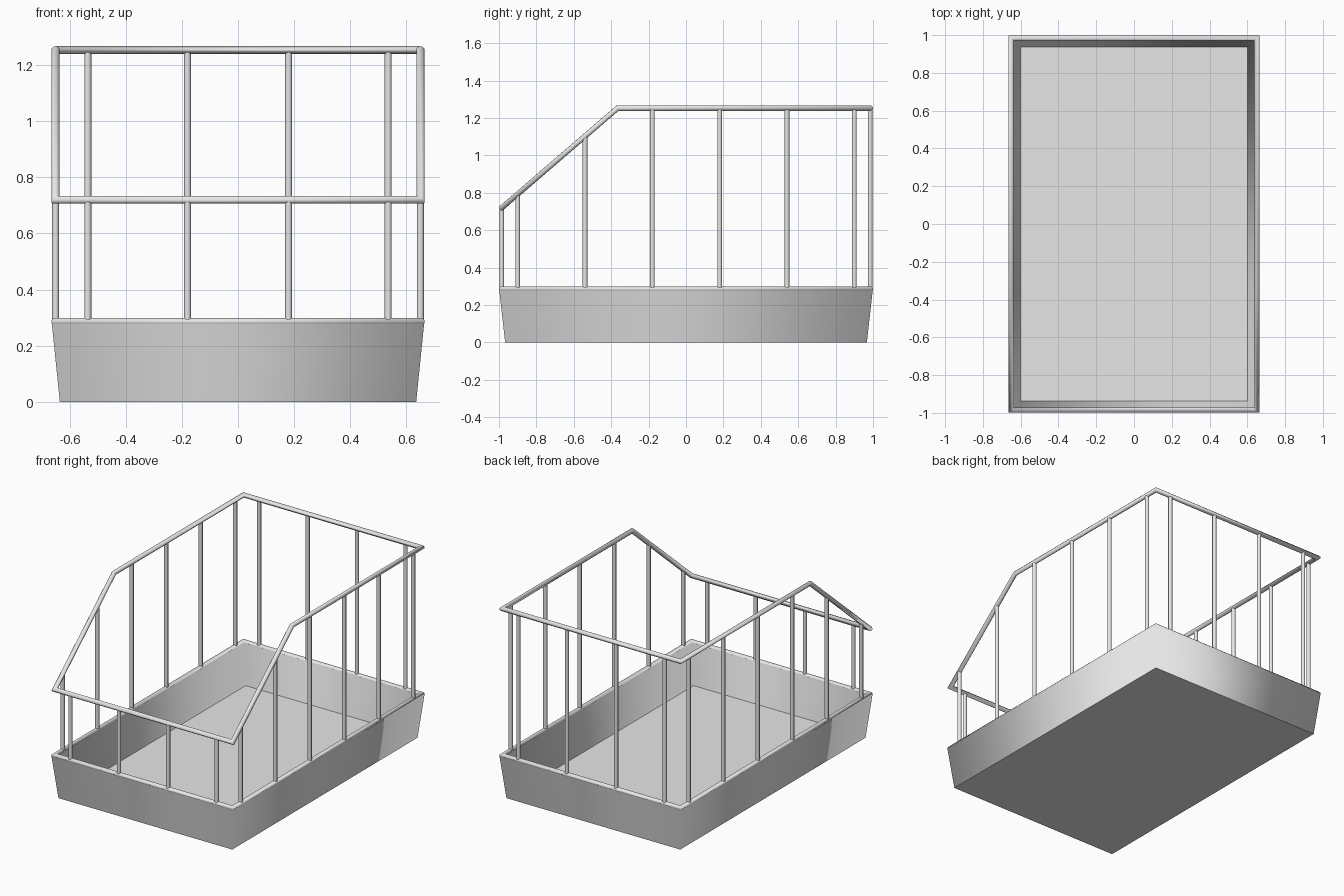
import bpy, bmesh, math
from mathutils import Vector

cube = bpy.data.objects.get("Cube")
if cube:
    bpy.data.objects.remove(cube)

grey = bpy.data.materials.new("light_grey")
grey.use_nodes = True
colour = (0.8, 0.8, 0.8, 1)
grey.diffuse_color = colour
grey.node_tree.nodes["Principled BSDF"].inputs["Base Color"].default_value = colour

X, Y = 0.65, 0.985              # centre line of the rails
RIM_Z, FRONT_Z, TOP_Z = 0.285, 0.72, 1.253
KINK_Y = -0.366
TUBE, POST, SIDES = 0.015, 0.0128, 8


def make_object(name, bm):
    bmesh.ops.recalc_face_normals(bm, faces=bm.faces)
    for f in bm.faces:
        f.smooth = True
    mesh = bpy.data.meshes.new(name)
    bm.to_mesh(mesh)
    bm.free()
    mesh.materials.append(grey)
    obj = bpy.data.objects.new(name, mesh)
    bpy.context.collection.objects.link(obj)
    return obj


def bridge(bm, a, b):
    n = len(a)
    for i in range(n):
        bm.faces.new((a[i], a[(i + 1) % n], b[(i + 1) % n], b[i]))


def mitred_loop(name, points, radius):
    """Closed tube with a mitre at each corner."""
    pts = [Vector(p) for p in points]
    n = len(pts)
    dirs = [(pts[(i + 1) % n] - pts[i]).normalized() for i in range(n)]
    d = dirs[0]
    side = d.cross(Vector((0, 0, 1))).normalized()
    up = side.cross(d)
    step = math.tau / SIDES
    ring = [pts[0] + radius * (math.cos((k + 0.5) * step) * side
                               + math.sin((k + 0.5) * step) * up)
            for k in range(SIDES)]
    bm = bmesh.new()
    rings = []
    for i in range(n):
        normal = dirs[i - 1] + dirs[i]
        along = dirs[i - 1] if i else d
        ring = [p - along * ((p - pts[i]).dot(normal) / along.dot(normal))
                for p in ring]
        rings.append([bm.verts.new(p) for p in ring])
    for i in range(n):
        bridge(bm, rings[i], rings[(i + 1) % n])
    return make_object(name, bm)


def post(name, x, y, top):
    bm = bmesh.new()
    bmesh.ops.create_cone(bm, cap_ends=True, segments=SIDES, radius1=POST,
                          radius2=POST, depth=top - RIM_Z)
    bmesh.ops.translate(bm, verts=bm.verts, vec=(x, y, (top + RIM_Z) / 2))
    for e in bm.edges:
        if abs(e.verts[0].co.z - e.verts[1].co.z) < 0.001:
            e.smooth = False
    make_object(name, bm)


# Flared tray: outer wall, rim and inner wall lofted through four rectangles
bm = bmesh.new()
loops = []
for hx, hy, z in ((0.635, 0.967, 0), (0.664, 0.999, RIM_Z),
                  (0.636, 0.971, RIM_Z), (0.6, 0.937, 0.025)):
    loops.append([bm.verts.new((sx * hx, sy * hy, z))
                  for sx, sy in ((-1, -1), (1, -1), (1, 1), (-1, 1))])
for a, b in zip(loops, loops[1:]):
    bridge(bm, a, b)
bm.faces.new(loops[0])
bm.faces.new(loops[-1])
for e in bm.edges:
    if abs(e.verts[0].co.z - e.verts[1].co.z) < 0.001:
        e.smooth = False
make_object("tray", bm)

# Rounded rim and the stepped top rail
mitred_loop("tray_rim", [(-X, -Y, RIM_Z), (X, -Y, RIM_Z),
                         (X, Y, RIM_Z), (-X, Y, RIM_Z)], TUBE)
mitred_loop("top_rail", [(-X, -Y, FRONT_Z), (X, -Y, FRONT_Z),
                         (X, KINK_Y, TOP_Z), (X, Y, TOP_Z),
                         (-X, Y, TOP_Z), (-X, KINK_Y, TOP_Z)], TUBE)

# Posts on the front and back
for x in (-0.535, -0.18, 0.18, 0.535):
    post("front_post", x, -Y, FRONT_Z)
    post("back_post", x, Y, TOP_Z)

# Posts on both sides, following the slope of the rail
for y in (-0.9, -0.54, -0.18, 0.18, 0.54, 0.9):
    slope = (y + Y) / (KINK_Y + Y)
    top = FRONT_Z + (TOP_Z - FRONT_Z) * min(1, slope)
    post("left_post", X, y, top)
    post("right_post", -X, y, top)
